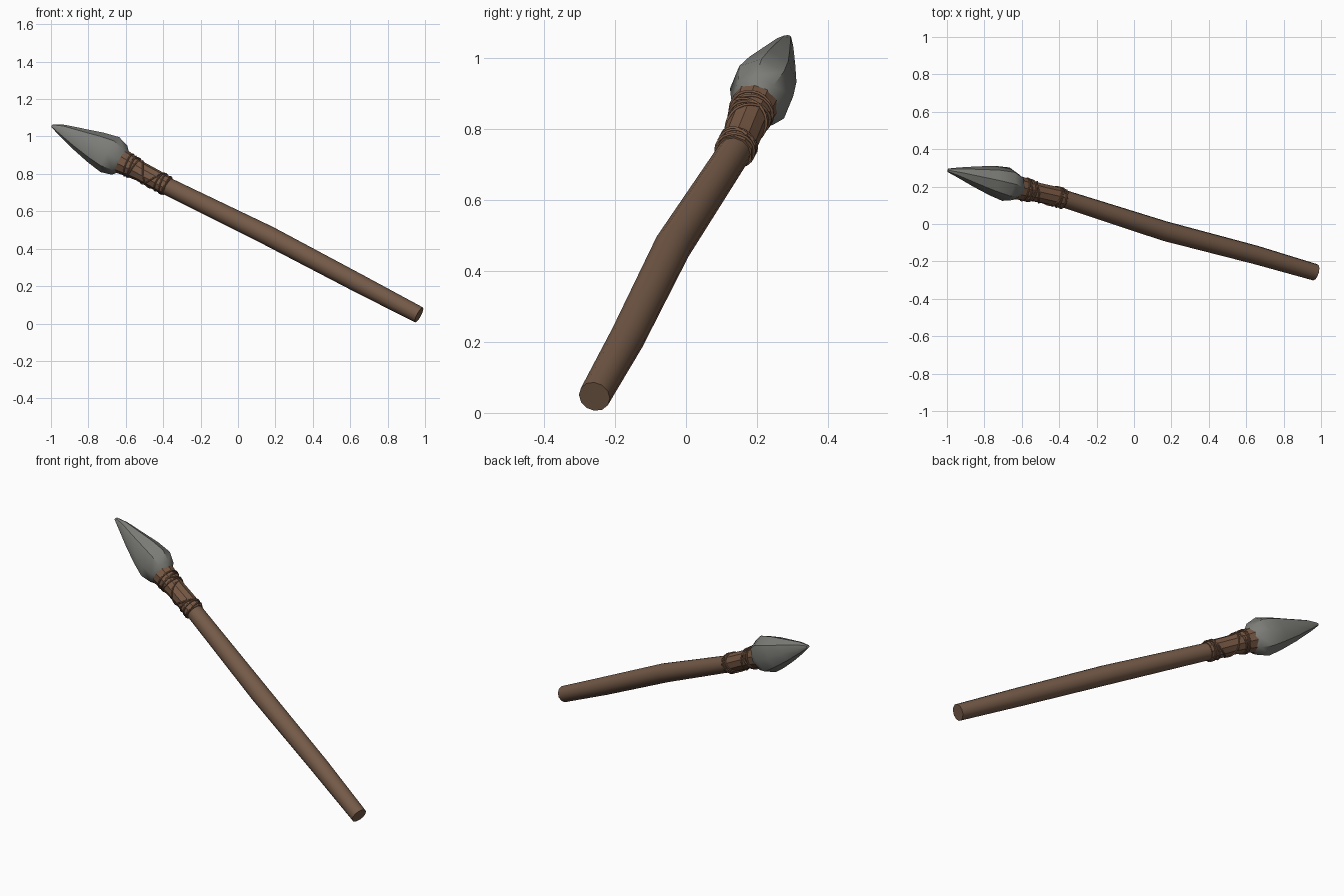
import bpy, bmesh, math
from mathutils import Vector

if "Cube" in bpy.data.objects:
    bpy.data.objects.remove(bpy.data.objects["Cube"])

def material(name, rgb):
    m = bpy.data.materials.new(name)
    m.diffuse_color = (*rgb, 1)
    m.use_nodes = True
    m.node_tree.nodes["Principled BSDF"].inputs["Base Color"].default_value = m.diffuse_color
    return m

wood = material("brown wood", (0.175, 0.102, 0.064))
leather = material("brown leather", (0.185, 0.098, 0.058))
stone = material("grey stone", (0.2, 0.2, 0.185))

def frame(axis):
    """Side directions: u lies in the front plane, v points to the back."""
    u = Vector((0, 1, 0)).cross(axis).normalized()
    return u, axis.cross(u).normalized()

def loft(name, rings, sides, mat, angle=35):
    """Skin elliptical rings (centre, u radius, v radius) into a closed body."""
    bm = bmesh.new()
    pts = [Vector(r[0]) for r in rings]
    loops = []
    for i, (c, ru, rv) in enumerate(rings):
        axis = (pts[min(i + 1, len(pts) - 1)] - pts[max(i - 1, 0)]).normalized()
        u, v = frame(axis)
        loops.append([bm.verts.new(Vector(c) + u * ru * math.cos(a) + v * rv * math.sin(a))
                      for a in (2 * math.pi * k / sides for k in range(sides))])
    for a, b in zip(loops, loops[1:]):
        for k in range(sides):
            n = (k + 1) % sides
            bm.faces.new((a[k], a[n], b[n], b[k]))
    bm.faces.new(loops[0][::-1])
    bm.faces.new(loops[-1])
    bmesh.ops.recalc_face_normals(bm, faces=bm.faces)
    me = bpy.data.meshes.new(name)
    bm.to_mesh(me)
    bm.free()
    ob = bpy.data.objects.new(name, me)
    bpy.context.collection.objects.link(ob)
    me.materials.append(mat)
    bpy.ops.object.select_all(action='DESELECT')
    ob.select_set(True)
    bpy.context.view_layer.objects.active = ob
    bpy.ops.object.shade_smooth_by_angle(angle=math.radians(angle))
    return ob

# Slightly bent shaft
loft("shaft", [((0.968, -0.258, 0.046), 0.045, 0.045),
               ((0.65, -0.165, 0.212), 0.05, 0.05),
               ((0.165, -0.038, 0.468), 0.053, 0.053),
               ((-0.38, 0.137, 0.735), 0.047, 0.047),
               ((-0.60, 0.187, 0.857), 0.045, 0.045)], 12, wood)

# Leather sleeve flaring out to hold the head
sleeve = [((-0.375, 0.135, 0.733), 0.053, 0.053),
          ((-0.43, 0.150, 0.763), 0.053, 0.053),
          ((-0.52, 0.170, 0.812), 0.053, 0.053),
          ((-0.575, 0.183, 0.842), 0.060, 0.060),
          ((-0.625, 0.194, 0.868), 0.068, 0.066)]
loft("leather_sleeve", sleeve, 10, leather)

# Stone head
loft("stone_head", [((-0.60, 0.187, 0.857), 0.045, 0.045),
                    ((-0.633, 0.197, 0.873), 0.088, 0.072),
                    ((-0.685, 0.213, 0.903), 0.106, 0.092),
                    ((-0.76, 0.233, 0.940), 0.090, 0.080),
                    ((-0.85, 0.254, 0.985), 0.063, 0.055),
                    ((-0.94, 0.276, 1.033), 0.033, 0.027),
                    ((-0.994, 0.287, 1.057), 0.008, 0.010)], 8, stone, 40)

def on_sleeve(t, angle, lift=0.001):
    """Point on the sleeve surface; t runs from 0 (shaft side) to 1 (head side)."""
    s = min(max(t, 0), 0.9999) * (len(sleeve) - 1)
    i, f = int(s), s - int(s)
    a, b = sleeve[i], sleeve[i + 1]
    c = Vector(a[0]).lerp(Vector(b[0]), f)
    u, v = frame((Vector(b[0]) - Vector(a[0])).normalized())
    r = a[1] * (1 - f) + b[1] * f + lift
    return c + (u * math.cos(angle) + v * math.sin(angle)) * r

def cord(name, points, closed):
    cu = bpy.data.curves.new(name, 'CURVE')
    cu.dimensions = '3D'
    cu.bevel_depth = 0.004
    cu.bevel_resolution = 1
    sp = cu.splines.new('POLY')
    sp.points.add(len(points) - 1)
    for p, co in zip(sp.points, points):
        p.co = (*co, 1)
    sp.use_cyclic_u = closed
    cu.materials.append(leather)
    bpy.context.collection.objects.link(bpy.data.objects.new(name, cu))

# Binding loops at both ends, each tilted a little
for k, t in enumerate((0.05, 0.12, 0.19, 0.66, 0.73, 0.80)):
    turn = [2 * math.pi * j / 20 for j in range(20)]
    cord(f"binding_loop_{k + 1}",
         [on_sleeve(t + 0.03 * math.sin(a + 1.7 * k), a) for a in turn], True)

# Crossing cords between the loops
for name, hand in (("crossing_cord_left", 1), ("crossing_cord_right", -1)):
    cord(name, [on_sleeve(0.12 + 0.62 * j / 30, hand * 2 * math.pi * 1.25 * j / 30 + 0.6)
                for j in range(31)], False)
